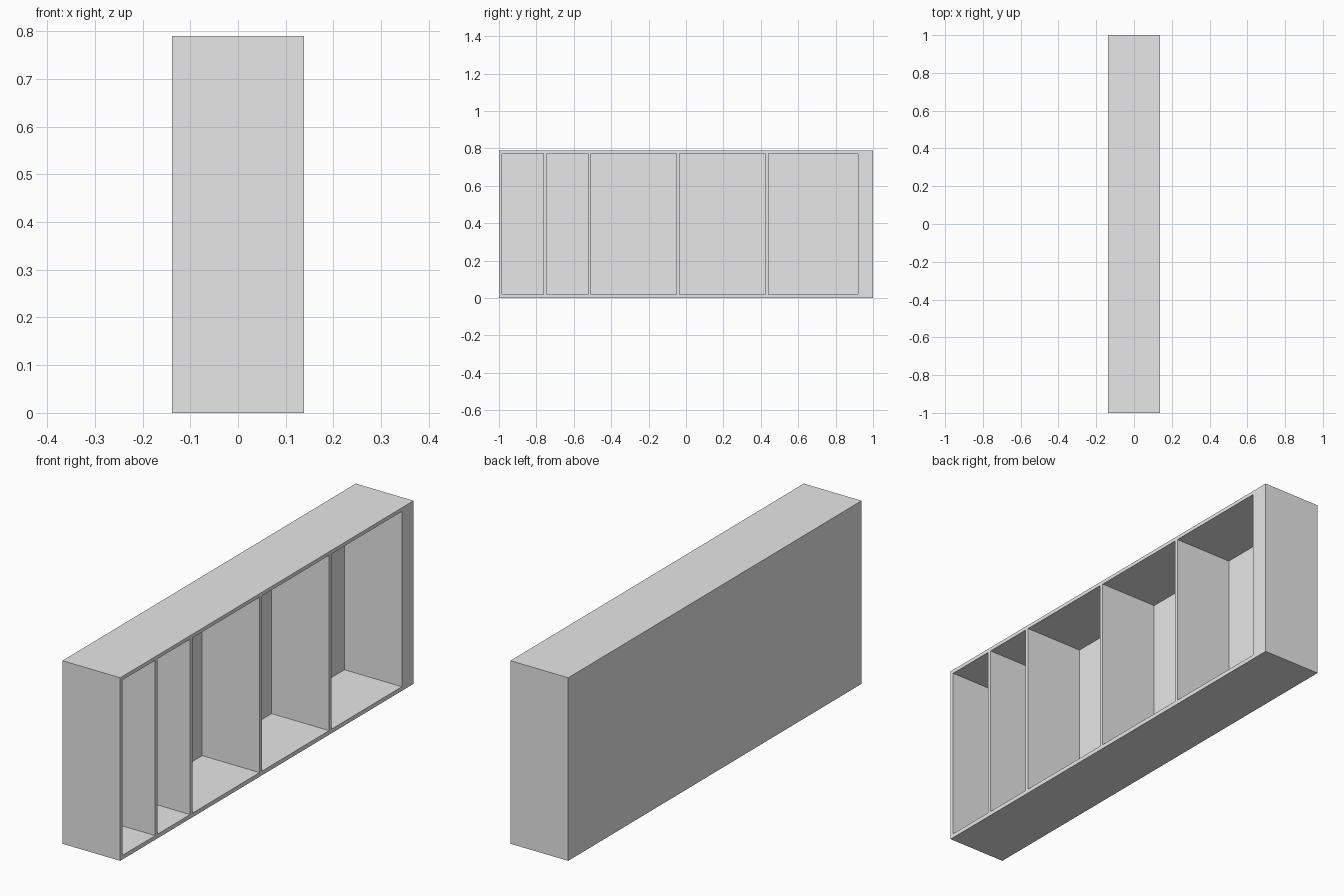
import bpy

cube = bpy.data.objects.get("Cube")
if cube:
    bpy.data.objects.remove(cube, do_unlink=True)

W, L, H = 0.276, 2.0, 0.79      # depth (x), length (y), height (z)
T = 0.016                       # board thickness
BACK = 0.002                    # thin back sheet

grey = bpy.data.materials.new("light_grey")
grey.use_nodes = True
grey.diffuse_color = (0.8, 0.8, 0.8, 1)
grey.node_tree.nodes["Principled BSDF"].inputs["Base Color"].default_value = (0.8, 0.8, 0.8, 1)


def box(name, x, y, z):
    """Box spanning the given (low, high) ranges."""
    spans = (x, y, z)
    bpy.ops.mesh.primitive_cube_add(size=1, location=[(a + b) / 2 for a, b in spans])
    ob = bpy.context.object
    ob.name = name
    ob.scale = [b - a for a, b in spans]
    bpy.ops.object.transform_apply(location=False, rotation=False, scale=True)
    ob.data.materials.append(grey)
    return ob


# Solid case, open towards +x after the compartments are cut
case = box("shelf_case", (-W / 2, W / 2), (-L / 2, L / 2), (0, H))

# Compartments between the upright boards
bays = [(-0.984, -0.762), (-0.746, -0.524), (-0.508, -0.05),
        (-0.034, 0.424), (0.44, 0.92)]
for i, bay in enumerate(bays):
    cutter = box(f"bay_cutter_{i + 1}", (-W / 2 + BACK, W), bay, (T + 0.002, H - T))
    cutter.hide_render = True
    cutter.hide_viewport = True
    cut = case.modifiers.new(f"bay_{i + 1}", 'BOOLEAN')
    cut.operation = 'DIFFERENCE'
    cut.solver = 'EXACT'
    cut.object = cutter

# Bake the cuts and drop the cutters
bpy.context.view_layer.update()
cut_mesh = bpy.data.meshes.new_from_object(
    case.evaluated_get(bpy.context.evaluated_depsgraph_get()))
case.modifiers.clear()
case.data = cut_mesh
for ob in [o for o in bpy.data.objects if o.name.startswith("bay_cutter")]:
    bpy.data.objects.remove(ob, do_unlink=True)
